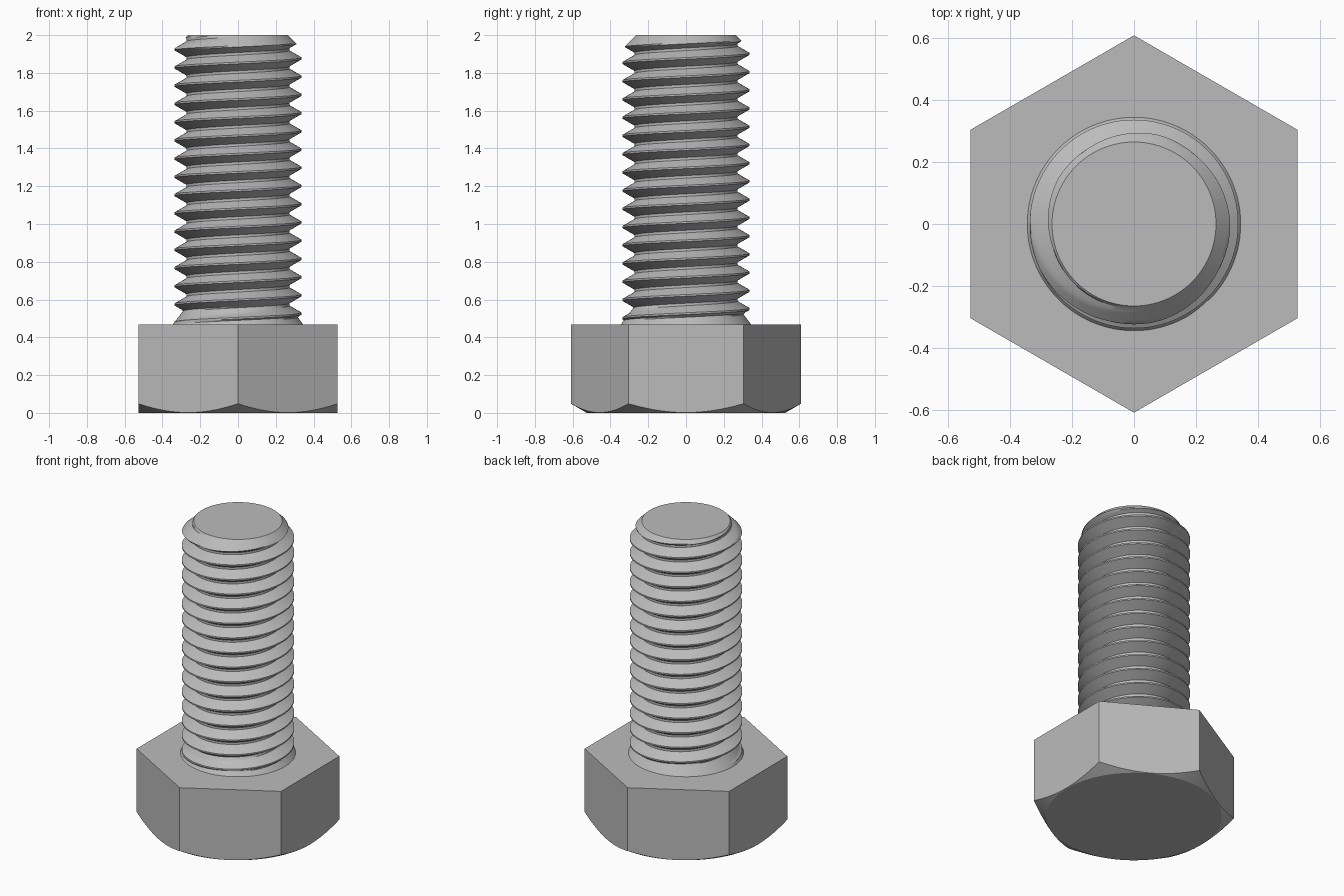
import bpy, bmesh, math

old = bpy.data.objects.get("Cube")
if old:
    bpy.data.objects.remove(old, do_unlink=True)

steel = bpy.data.materials.new("steel grey")
steel.use_nodes = True
COLOUR = (0.5, 0.5, 0.5, 1)
steel.diffuse_color = COLOUR
steel.node_tree.nodes["Principled BSDF"].inputs["Base Color"].default_value = COLOUR

HEAD_TOP, TIP = 0.468, 2.0
FLAT = 0.528               # centre to flat of the hexagon
MAJOR, MINOR = 0.337, 0.273
PITCH = 0.0965
TIP_R, COLLAR_R = 0.265, 0.345


def finish(bm, name):
    bmesh.ops.remove_doubles(bm, verts=bm.verts, dist=1e-5)
    bmesh.ops.recalc_face_normals(bm, faces=bm.faces)
    mesh = bpy.data.meshes.new(name)
    bm.to_mesh(mesh)
    bm.free()
    mesh.materials.append(steel)
    obj = bpy.data.objects.new(name, mesh)
    bpy.context.collection.objects.link(obj)
    bpy.ops.object.select_all(action='DESELECT')
    obj.select_set(True)
    bpy.context.view_layer.objects.active = obj
    bpy.ops.object.shade_smooth_by_angle(angle=math.radians(25))
    return obj


def bridge(bm, low, high):
    n = len(low)
    for i in range(n):
        j = (i + 1) % n
        bm.faces.new((low[i], low[j], high[j], high[i]))


# Hexagonal head: a bearing circle, conical chamfer and six flat sides
def make_head():
    bm = bmesh.new()
    bottom, rim, top = [], [], []
    sides = 96
    for i in range(sides):
        a = 2 * math.pi * i / sides
        off = (a + math.pi / 6) % (math.pi / 3) - math.pi / 6
        r = FLAT / math.cos(off)
        c, s = math.cos(a), math.sin(a)
        bottom.append(bm.verts.new((0.525 * c, 0.525 * s, 0)))
        rim.append(bm.verts.new((r * c, r * s, (r - 0.525) * 0.577)))
        top.append(bm.verts.new((r * c, r * s, HEAD_TOP)))
    bridge(bm, bottom, rim)
    bridge(bm, rim, top)
    bm.faces.new(bottom)
    bm.faces.new(top)
    return finish(bm, "hex_head")


# Distance along the pitch and depth of the V thread, starting at a crest
def thread_profile(steps=5):
    crest, root = 0.009, 0.0135
    flank = (PITCH - crest - root) / 2
    pts = []
    for i in range(steps + 1):
        t = i / steps
        pts.append((crest / 2 + flank * t, MAJOR + (MINOR - MAJOR) * t))
    pts += [(PITCH - z, r) for z, r in reversed(pts)]
    return pts


# Shank: helical thread, trimmed by the tip chamfer and flared into the head
def make_shank():
    bm = bmesh.new()
    segments = 96
    base = HEAD_TOP - 0.01
    crest_z = 1.925 - 17 * PITCH
    rows = [(k * PITCH + z, r) for k in range(19) for z, r in thread_profile()]

    def vert(i, row):
        a = math.pi + 2 * math.pi * i / segments
        z = crest_z + row[0] + PITCH * i / segments
        z = min(max(z, base), TIP)
        r = max(row[1], COLLAR_R - 0.75 * (z - HEAD_TOP))
        r = min(r, TIP_R + (TIP - z))
        if z == base:
            r = COLLAR_R
        return bm.verts.new((r * math.cos(a), r * math.sin(a), z))

    columns = [[vert(i, row) for row in rows] for i in range(segments + 1)]
    for left, right in zip(columns, columns[1:]):
        for j in range(len(rows) - 1):
            bm.faces.new((left[j], right[j], right[j + 1], left[j + 1]))
    bmesh.ops.remove_doubles(bm, verts=bm.verts, dist=1e-5)
    edges = [e for e in bm.edges if e.is_boundary]
    bmesh.ops.holes_fill(bm, edges=edges, sides=0)
    return finish(bm, "threaded_shank")


make_head()
make_shank()
